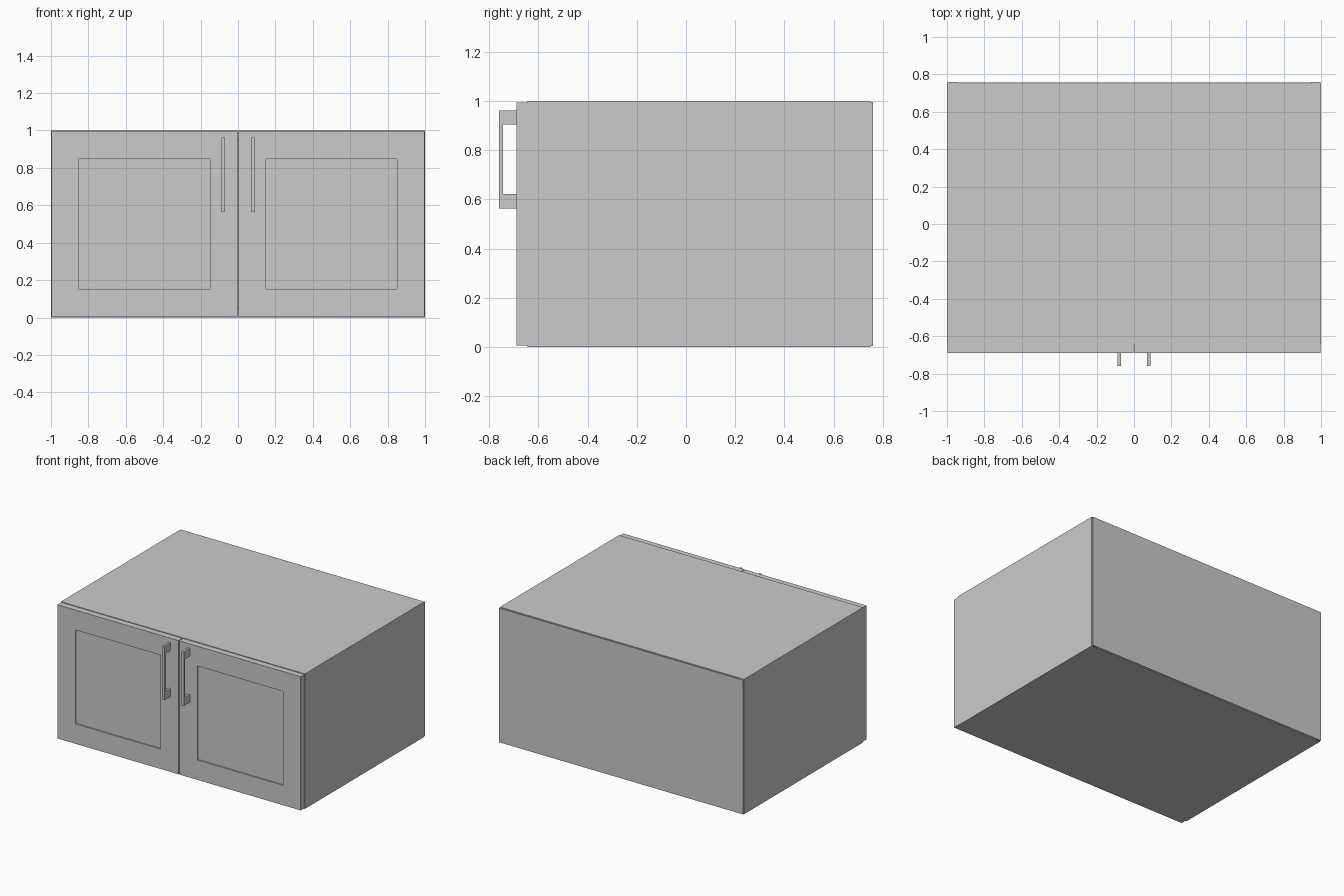
import bpy, bmesh
from mathutils import Vector

if "Cube" in bpy.data.objects:
    bpy.data.objects.remove(bpy.data.objects["Cube"])


def finish(name, bm, mirror=False):
    bmesh.ops.recalc_face_normals(bm, faces=bm.faces[:])
    mesh = bpy.data.meshes.new(name)
    bm.to_mesh(mesh)
    bm.free()
    obj = bpy.data.objects.new(name, mesh)
    bpy.context.collection.objects.link(obj)
    if mirror:
        obj.modifiers.new("mirror_x", 'MIRROR').use_mirror_merge = False
    return obj


def box_mesh(x, y, z):
    bm = bmesh.new()
    bmesh.ops.create_cube(bm, size=1)
    for v in bm.verts:
        v.co = Vector([lo + (c + 0.5) * (hi - lo) for c, (lo, hi) in zip(v.co, (x, y, z))])
    return bm


def front_face(bm):
    bm.normal_update()
    return min(bm.faces, key=lambda f: f.calc_center_median().y)


# Carcass: open rectangular tube with 0.05 walls
bm = box_mesh((-1, 1), (-0.645, 0.75), (0, 1))
bm.normal_update()
ends = [f for f in bm.faces if abs(f.normal.y) > 0.9]
bmesh.ops.inset_individual(bm, faces=ends, thickness=0.05, use_even_offset=True)
bmesh.ops.bridge_loops(bm, edges=list({e for f in ends for e in f.edges}))
bmesh.ops.delete(bm, geom=ends, context='FACES_ONLY')
finish("carcass", bm)

# Back panel, held off the carcass by a narrow strip at each side
finish("back_panel", box_mesh((-0.998, 0.998), (0.756, 0.76), (0.003, 0.997)))
finish("back_spacers", box_mesh((0.95, 0.998), (0.75, 0.756), (0.003, 0.997)), mirror=True)

# Pair of doors with a recessed centre panel
bm = box_mesh((0.003, 0.997), (-0.69, -0.645), (0.005, 0.995))
face = front_face(bm)
bmesh.ops.inset_individual(bm, faces=[face], thickness=0.147, use_even_offset=True)
panel = bmesh.ops.extrude_face_region(bm, geom=[face])
bmesh.ops.delete(bm, geom=[face], context='FACES_ONLY')
for v in panel["geom"]:
    if isinstance(v, bmesh.types.BMVert):
        v.co.y += 0.01
finish("doors", bm, mirror=True)

# Pair of U-shaped pull handles, extruded from a side profile (y, z)
profile = [(-0.69, 0.563), (-0.76, 0.563), (-0.76, 0.962), (-0.69, 0.962),
           (-0.69, 0.904), (-0.744, 0.904), (-0.744, 0.621), (-0.69, 0.621)]
bm = bmesh.new()
face = bm.faces.new([bm.verts.new((0.07, y, z)) for y, z in profile])
side = bmesh.ops.extrude_face_region(bm, geom=[face], use_keep_orig=True)
for v in side["geom"]:
    if isinstance(v, bmesh.types.BMVert):
        v.co.x += 0.018
finish("handles", bm, mirror=True)
